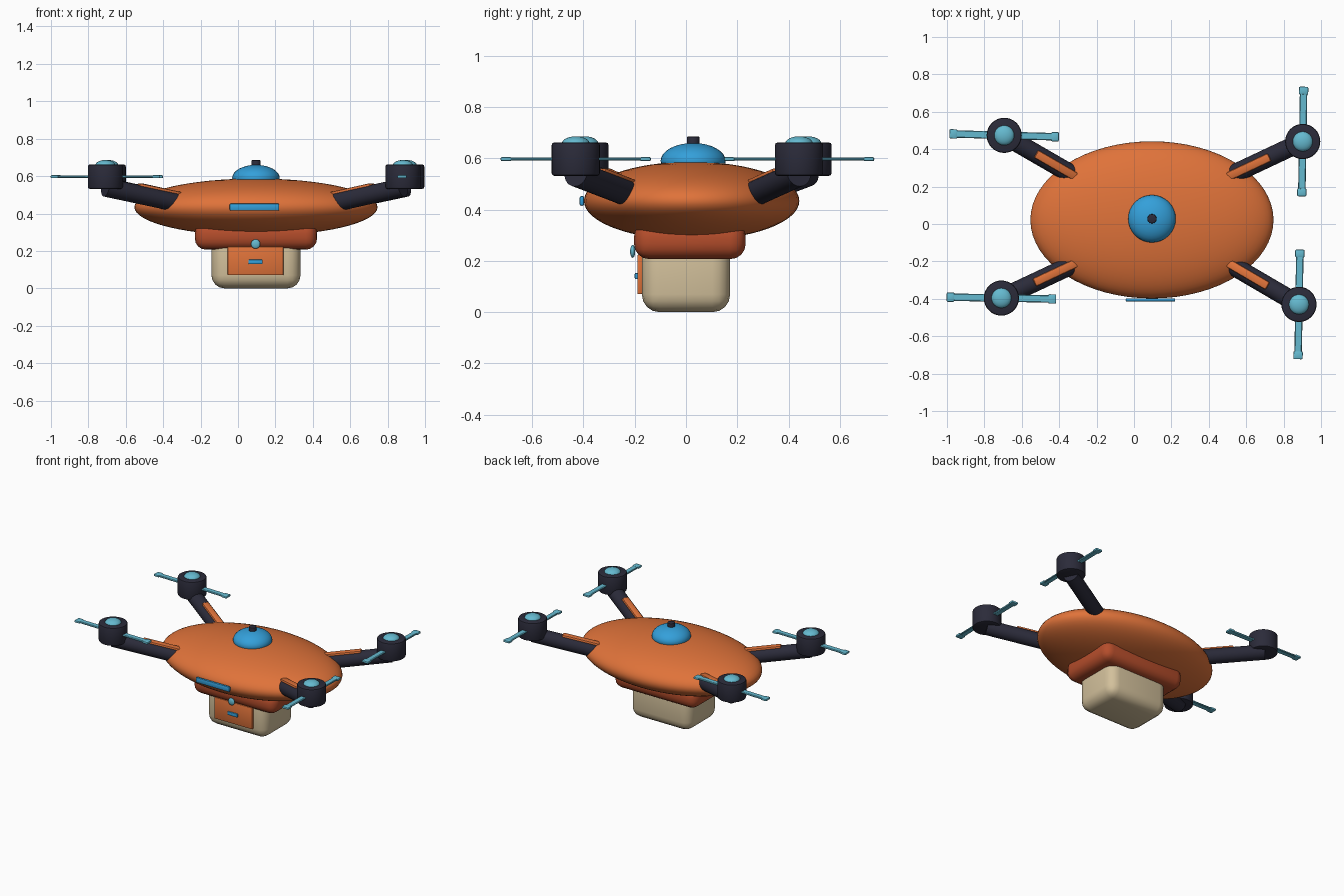
import bpy, math
from mathutils import Vector, Matrix

if "Cube" in bpy.data.objects:
    bpy.data.objects.remove(bpy.data.objects["Cube"])


def material(name, rgb):
    m = bpy.data.materials.new(name)
    m.diffuse_color = (*rgb, 1)
    m.use_nodes = True
    m.node_tree.nodes["Principled BSDF"].inputs["Base Color"].default_value = m.diffuse_color
    return m


ORANGE = material("orange shell", (0.74, 0.17, 0.042))
RUST = material("rust collar", (0.46, 0.074, 0.024))
TAN = material("tan cargo", (0.65, 0.53, 0.33))
DARK = material("dark motor", (0.024, 0.024, 0.042))
BLUE = material("bright blue", (0.034, 0.35, 0.70))
TEAL = material("pale teal", (0.13, 0.49, 0.63))


def finish(name, mat, bevel=0.0, segments=3):
    o = bpy.context.object
    o.name = name
    o.data.materials.append(mat)
    bpy.ops.object.transform_apply(location=False, rotation=False, scale=True)
    if bevel:
        b = o.modifiers.new("bevel", "BEVEL")
        b.width = bevel
        b.segments = segments
        b.limit_method = "ANGLE"
        bpy.ops.object.modifier_apply(modifier="bevel")
    bpy.ops.object.shade_smooth_by_angle(angle=math.radians(40))
    return o


def box(name, mat, loc, size, bevel=0.0, segments=3, rot=(0, 0, 0)):
    bpy.ops.mesh.primitive_cube_add(size=1, location=loc, rotation=rot)
    bpy.context.object.scale = size
    return finish(name, mat, bevel, segments)


def ellipsoid(name, mat, loc, radii, seg=32, rings=16):
    bpy.ops.mesh.primitive_uv_sphere_add(segments=seg, ring_count=rings, radius=1, location=loc)
    bpy.context.object.scale = radii
    return finish(name, mat)


def cylinder(name, mat, loc, radius, depth, bevel=0.0, sides=32, rot=(0, 0, 0)):
    bpy.ops.mesh.primitive_cylinder_add(vertices=sides, radius=radius, depth=depth,
                                        location=loc, rotation=rot)
    return finish(name, mat, bevel, 2)


CX, CY = 0.096, 0.022

# Hull, top dome and antenna
ellipsoid("hull", ORANGE, (CX, CY, 0.434), (0.65, 0.42, 0.153), 64, 32)
ellipsoid("top_dome", BLUE, (CX, 0.028, 0.59), (0.127, 0.127, 0.07))
cylinder("antenna", DARK, (CX, 0.028, 0.655), 0.025, 0.06, 0.004, 20)

# Collar and cargo box under the hull
box("collar", RUST, (CX, 0.015, 0.28), (0.654, 0.436, 0.146), 0.06, 4)
box("cargo_box", TAN, (CX, 0, 0.15), (0.476, 0.345, 0.30), 0.07, 4)

# Front details
box("cargo_door", ORANGE, (0.094, -0.18, 0.147), (0.298, 0.02, 0.153), 0.004, 2)
box("door_latch", BLUE, (0.094, -0.193, 0.141), (0.076, 0.014, 0.024), 0.004, 2)
ellipsoid("camera_eye", TEAL, (0.094, -0.208, 0.237), (0.025, 0.01, 0.025), 24, 12)
box("light_bar", BLUE, (0.088, -0.406, 0.434), (0.265, 0.018, 0.038), 0.007, 2)

# Arms with motors and propellers: motor x, motor y, blade angle
rotors = {
    "front_left": (-0.709, -0.396, -1.0),
    "front_right": (0.882, -0.43, 89.0),
    "back_left": (-0.694, 0.474, -1.6),
    "back_right": (0.902, 0.441, 89.0),
}
for tag, (mx, my, deg) in rotors.items():
    # Sloping tube from hull to motor
    outer = Vector((mx, my, 0.54))
    inner = Vector((CX + math.copysign(0.415, mx), CY + math.copysign(0.235, my), 0.457))
    axis = inner - outer
    cylinder("arm_" + tag, DARK, (inner + outer) / 2, 0.05, axis.length,
             sides=24, rot=axis.to_track_quat("Z", "Y").to_euler())

    # Raised strip along the top of the arm
    u = axis.normalized()
    side = Vector((0, 0, 1)).cross(u).normalized()
    up = u.cross(side)
    rot = Matrix((u, side, up)).transposed().to_euler()
    strip_pos = outer + u * (axis.length - 0.115) + up * 0.047
    box("arm_strip_" + tag, ORANGE, strip_pos, (0.27, 0.046, 0.024), 0.009, 2, rot)

    # Motor pod and rounded cap
    cylinder("motor_" + tag, DARK, (mx, my, 0.597), 0.094, 0.13, 0.01)
    ellipsoid("motor_cap_" + tag, TEAL, (mx, my, 0.658), (0.054, 0.054, 0.028), 24, 12)

    # Two blades with wider tips
    a = math.radians(deg)
    d = Vector((math.cos(a), math.sin(a), 0))
    centre = Vector((mx, my, 0.597))
    box("propeller_" + tag, TEAL, centre, (0.56, 0.04, 0.012), 0.004, 1, (0, 0, a))
    for n, s in (("a", 1), ("b", -1)):
        box(f"blade_tip_{tag}_{n}", TEAL, centre + d * s * 0.272,
            (0.042, 0.05, 0.016), 0.006, 2, (0, 0, a))
